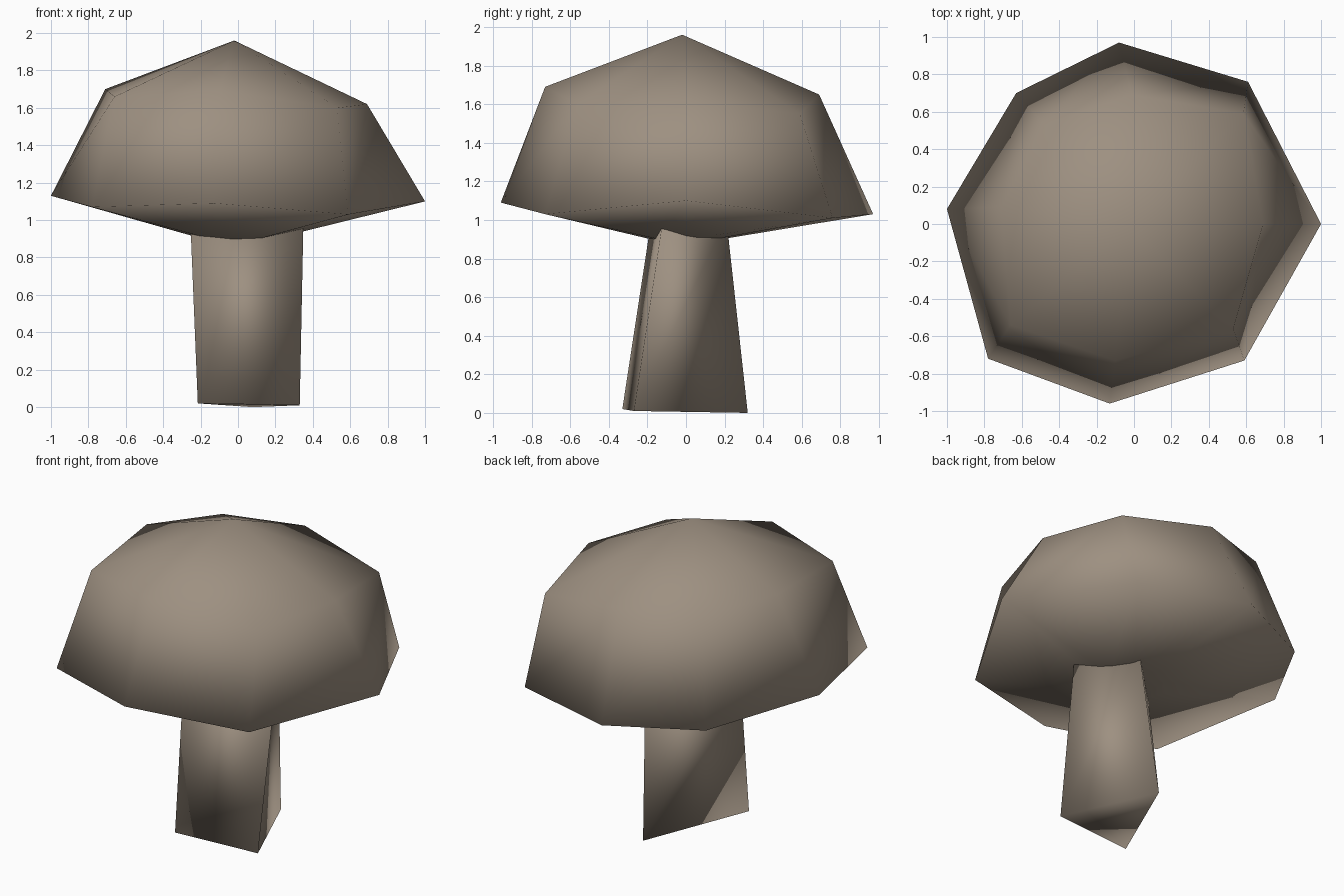
import bpy, bmesh, math

if "Cube" in bpy.data.objects:
    bpy.data.objects.remove(bpy.data.objects["Cube"])

mat = bpy.data.materials.new("mushroom brown")
mat.diffuse_color = (0.34, 0.28, 0.22, 1)
mat.use_nodes = True
mat.node_tree.nodes["Principled BSDF"].inputs["Base Color"].default_value = mat.diffuse_color


def loft(name, rings):
    """Bridge a stack of cross-sections (bottom to top); single points close to a fan."""
    bm = bmesh.new()
    loops = [[bm.verts.new(p) for p in ring] for ring in rings]
    for a, b in zip(loops, loops[1:]):
        n = max(len(a), len(b))
        for i in range(n):
            j = (i + 1) % n
            if len(b) == 1:
                bm.faces.new((a[i], a[j], b[0]))
            else:
                bm.faces.new((a[i], a[j], b[j]))
                bm.faces.new((a[i], b[j], b[i]))
    for end in (loops[0], loops[-1]):
        if len(end) > 2:
            bm.faces.new(end)
    bmesh.ops.recalc_face_normals(bm, faces=bm.faces)
    for f in bm.faces:
        f.smooth = True
    me = bpy.data.meshes.new(name)
    bm.to_mesh(me)
    bm.free()
    me.materials.append(mat)
    ob = bpy.data.objects.new(name, me)
    bpy.context.collection.objects.link(ob)
    return ob


# Cap: irregular eight-sided dome, counter-clockwise from the right
rim = [(1.0, 0.0, 1.10), (0.61, 0.76, 1.01), (-0.08, 0.97, 1.03), (-0.63, 0.70, 1.04),
       (-1.0, 0.08, 1.13), (-0.78, -0.72, 1.07), (-0.13, -0.96, 1.09), (0.59, -0.73, 1.03)]
shoulder = [(0.69, 0.0, 1.62), (0.585, 0.59, 1.55), (-0.01, 0.69, 1.65), (-0.48, 0.53, 1.66),
            (-0.71, 0.09, 1.70), (-0.66, -0.54, 1.66), (-0.10, -0.73, 1.69), (0.53, -0.56, 1.60)]
under = [(0.19 * x, 0.19 * y, 0.90) for x, y, z in rim]
loft("cap", [under, rim, shoulder, [(-0.02, -0.02, 1.96)]])

# Stem: three-sided tapering prism running up into the cap
loft("stem", [
    [(0.33, -0.27, 0.01), (0.08, 0.32, 0.0), (-0.215, -0.33, 0.02)],
    [(0.35, -0.12, 1.0), (0.14, 0.21, 1.0), (-0.255, -0.18, 1.0)],
])
